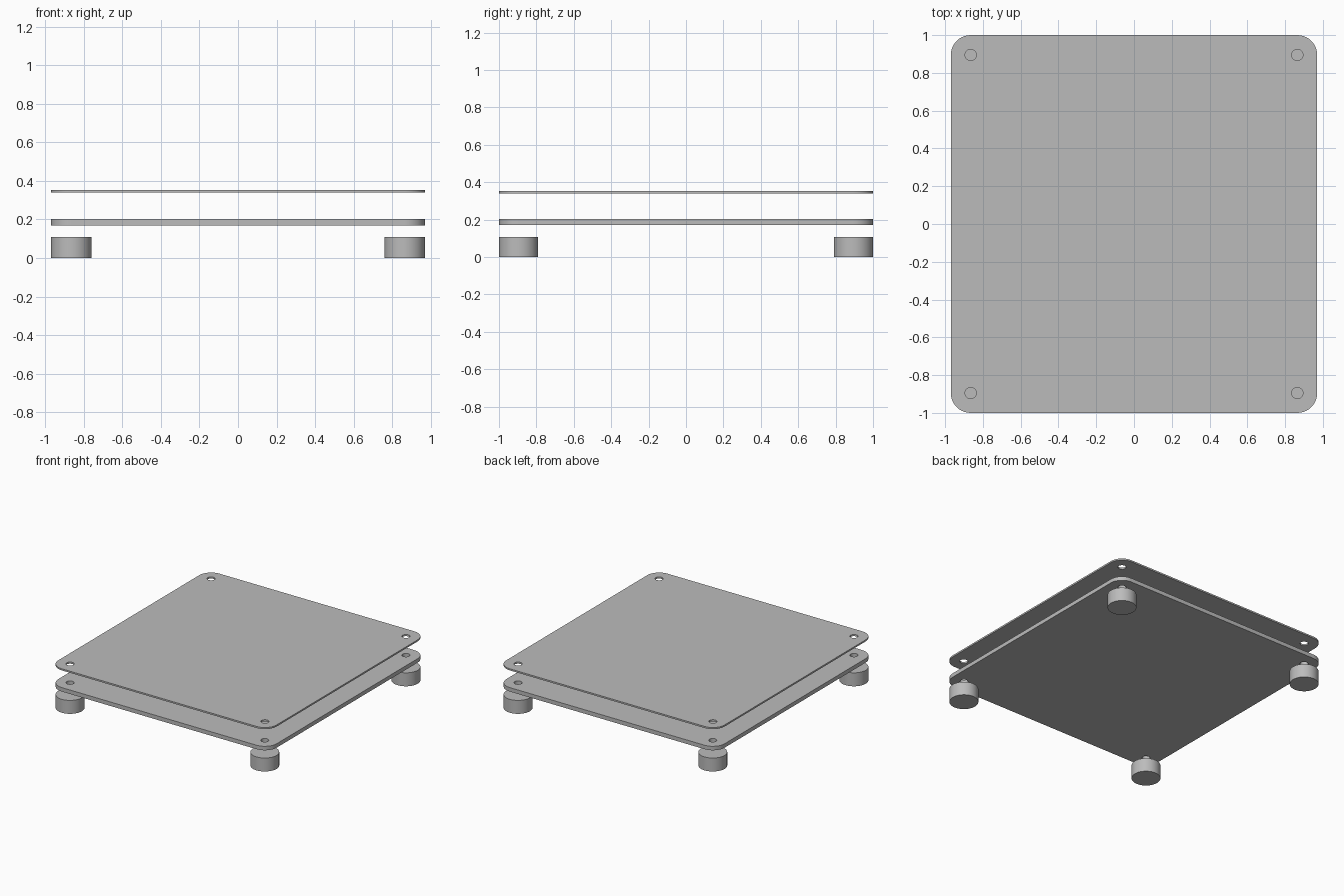
import bpy, bmesh
from math import cos, sin, pi

cube = bpy.data.objects.get("Cube")
if cube:
    bpy.data.objects.remove(cube, do_unlink=True)

HALF_X, HALF_Y, CORNER, HOLE = 0.97, 1.0, 0.105, 0.03
PX, PY = HALF_X - CORNER, HALF_Y - CORNER
# Corner centres, counter-clockwise from the back left
CORNERS = {"back_left": (PX, PY), "back_right": (-PX, PY),
           "front_right": (-PX, -PY), "front_left": (PX, -PY)}

grey = bpy.data.materials.new("plain grey")
grey.use_nodes = True
COLOUR = (0.5, 0.5, 0.5, 1)
grey.diffuse_color = COLOUR
grey.node_tree.nodes["Principled BSDF"].inputs["Base Color"].default_value = COLOUR


def arc(centre, radius, start, sweep, steps):
    return [(centre[0] + radius * cos(start + sweep * i / steps),
             centre[1] + radius * sin(start + sweep * i / steps))
            for i in range(steps + 1)]


def finish(name, bm):
    bmesh.ops.recalc_face_normals(bm, faces=bm.faces)
    mesh = bpy.data.meshes.new(name)
    bm.to_mesh(mesh)
    bm.free()
    mesh.materials.append(grey)
    ob = bpy.data.objects.new(name, mesh)
    bpy.context.collection.objects.link(ob)
    bpy.ops.object.select_all(action="DESELECT")
    ob.select_set(True)
    bpy.context.view_layer.objects.active = ob
    bpy.ops.object.shade_smooth_by_angle(angle=pi / 5)
    return ob


def plate(name, bottom, top):
    """Rounded rectangle with a through hole at each corner."""
    outline = []
    for i, centre in enumerate(CORNERS.values()):
        outline += arc(centre, CORNER, i * pi / 2, pi / 2, 10)
    loops = [outline] + [arc(c, HOLE, 0, 2 * pi, 16)[:-1] for c in CORNERS.values()]
    bm = bmesh.new()
    edges = []
    for loop in loops:
        verts = [bm.verts.new((x, y, bottom)) for x, y in loop]
        edges += [bm.edges.new((verts[i - 1], v)) for i, v in enumerate(verts)]
    bmesh.ops.triangle_fill(bm, edges=edges, use_beauty=True, normal=(0, 0, 1))
    bmesh.ops.dissolve_limit(bm, angle_limit=0.01, verts=[], edges=bm.edges[:])
    result = bmesh.ops.extrude_face_region(bm, geom=bm.faces[:], use_keep_orig=True)
    lifted = [g for g in result["geom"] if isinstance(g, bmesh.types.BMVert)]
    bmesh.ops.translate(bm, verts=lifted, vec=(0, 0, top - bottom))
    return finish(name, bm)


def foot(name, centre, height):
    bm = bmesh.new()
    bmesh.ops.create_cone(bm, cap_ends=True, segments=40, radius1=CORNER,
                          radius2=CORNER, depth=height)
    bmesh.ops.translate(bm, verts=bm.verts, vec=(*centre, height / 2))
    return finish(name, bm)


plate("lower_plate", 0.17, 0.202)
plate("upper_plate", 0.34, 0.353)
for corner, centre in CORNERS.items():
    foot(corner + "_foot", centre, 0.108)
